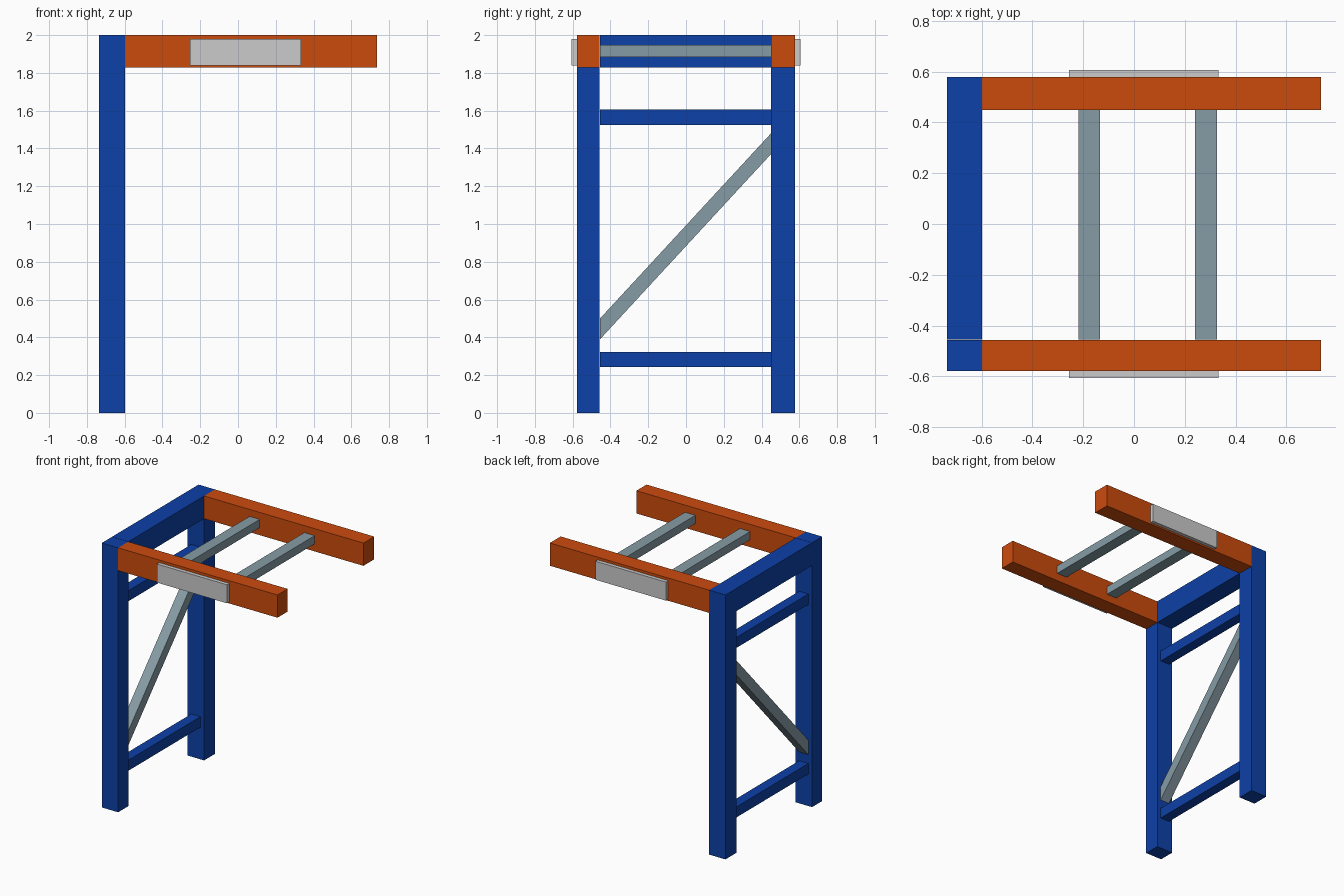
import bpy

if "Cube" in bpy.data.objects:
    bpy.data.objects.remove(bpy.data.objects["Cube"])


def material(name, rgb):
    m = bpy.data.materials.new(name)
    m.diffuse_color = (*rgb, 1)
    m.use_nodes = True
    m.node_tree.nodes["Principled BSDF"].inputs["Base Color"].default_value = m.diffuse_color
    return m


BLUE = material("frame blue", (0.004, 0.052, 0.39))
ORANGE = material("beam orange", (0.60, 0.070, 0.004))
STEEL = material("galvanised grey", (0.24, 0.335, 0.375))
PLATE = material("plate light grey", (0.60, 0.60, 0.60))


def bar(name, x, mat, y, z0, z1):
    """Bar across x and y ranges; z0 / z1 give (bottom, top) at the low and high y ends."""
    verts = [(px, py, pz) for py, zs in zip(y, (z0, z1)) for pz in zs for px in x]
    faces = [(0, 1, 3, 2), (4, 6, 7, 5), (0, 4, 5, 1),
             (2, 3, 7, 6), (0, 2, 6, 4), (1, 5, 7, 3)]
    mesh = bpy.data.meshes.new(name)
    mesh.from_pydata(verts, [], faces)
    mesh.validate()
    mesh.materials.append(mat)
    obj = bpy.data.objects.new(name, mesh)
    bpy.context.collection.objects.link(obj)
    return obj


def box(name, x, y, z, mat):
    return bar(name, x, mat, y, z, z)


INNER = (-0.455, 0.45)     # clear span between the posts
POST_X = (-0.735, -0.598)
BRACE_X = (-0.705, -0.628)

# Posts, shelf beams and outer label plates on both sides
for side, inner, outer, plate in (("front", -0.457, -0.578, -0.606),
                                  ("back", 0.449, 0.578, 0.606)):
    y = sorted((inner, outer))
    box(side + "_post", POST_X, y, (0, 2), BLUE)
    box(side + "_beam", (-0.598, 0.735), y, (1.828, 2), ORANGE)
    box(side + "_plate", (-0.255, 0.333), sorted((outer, plate)), (1.84, 1.98), PLATE)

# Cross members of the upright frame
box("top_crossbar", POST_X, INNER, (1.828, 2), BLUE)
box("upper_rung", BRACE_X, INNER, (1.525, 1.605), BLUE)
box("lower_rung", BRACE_X, INNER, (0.243, 0.323), BLUE)
bar("diagonal_brace", BRACE_X, STEEL, INNER, (0.39, 0.50), (1.37, 1.48))

# Support bars between the shelf beams
for name, x in (("left_support_bar", (-0.218, -0.133)),
                ("right_support_bar", (0.24, 0.327))):
    box(name, x, INNER, (1.885, 1.947), STEEL)
